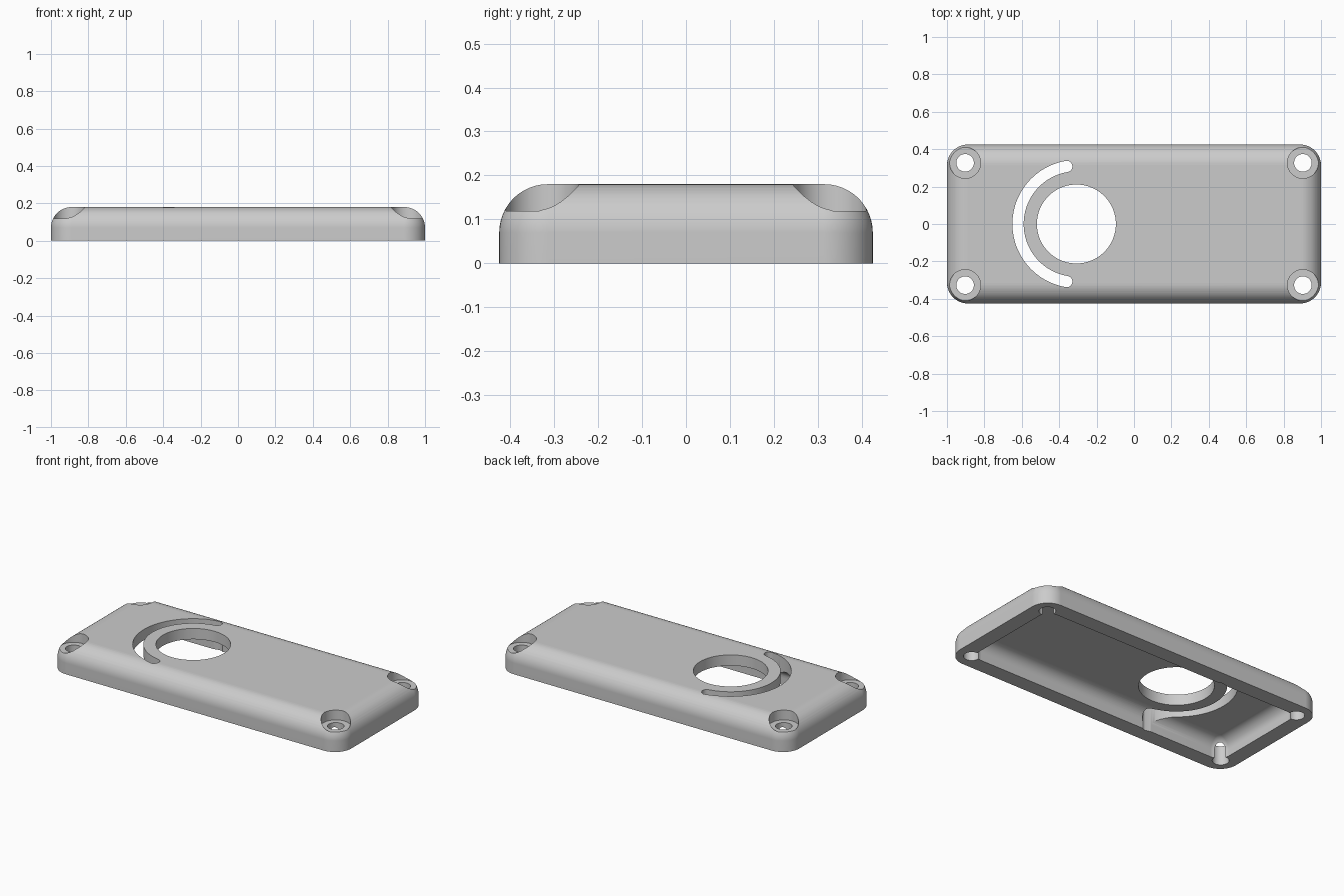
import bpy, bmesh
from math import sin, cos, pi, radians

if "Cube" in bpy.data.objects:
    bpy.data.objects.remove(bpy.data.objects["Cube"], do_unlink=True)

grey = bpy.data.materials.new("plain_grey")
grey.use_nodes = True
grey.diffuse_color = (0.6, 0.6, 0.6, 1)
bsdf = next(n for n in grey.node_tree.nodes if n.type == 'BSDF_PRINCIPLED')
bsdf.inputs["Base Color"].default_value = grey.diffuse_color
bsdf.inputs["Roughness"].default_value = 0.6


def loft(name, rings):
    """Closed solid through a stack of equal-length point rings."""
    bm = bmesh.new()
    loops = [[bm.verts.new(p) for p in ring] for ring in rings]
    n = len(loops[0])
    for a, b in zip(loops, loops[1:]):
        for i in range(n):
            j = (i + 1) % n
            bm.faces.new((a[i], a[j], b[j], b[i]))
    bm.faces.new(loops[0][::-1])
    bm.faces.new(loops[-1])
    bmesh.ops.recalc_face_normals(bm, faces=bm.faces)
    mesh = bpy.data.meshes.new(name)
    bm.to_mesh(mesh)
    bm.free()
    mesh.materials.append(grey)
    ob = bpy.data.objects.new(name, mesh)
    bpy.context.collection.objects.link(ob)
    return ob


def round_rect(hx, hy, r, z, seg=12):
    pts = []
    for q, (sx, sy) in enumerate([(1, 1), (-1, 1), (-1, -1), (1, -1)]):
        for i in range(seg + 1):
            a = (q + i / seg) * pi / 2
            pts.append((sx * (hx - r) + r * cos(a), sy * (hy - r) + r * sin(a), z))
    return pts


def domed_box(name, hx, hy, corner, z0, z1, fillet, seg=12):
    """Rounded box whose top edge is filleted."""
    rings = [round_rect(hx, hy, corner, z0)]
    for i in range(seg + 1):
        a = i / seg * pi / 2
        inset = fillet * (1 - cos(a))
        rings.append(round_rect(hx - inset, hy - inset, corner - inset,
                                z1 - fillet + fillet * sin(a)))
    return loft(name, rings)


def prism(name, outline, z0, z1):
    return loft(name, [[(x, y, z) for x, y in outline] for z in (z0, z1)])


def arc(cx, cy, r, a0, a1, n):
    return [(cx + r * cos(a0 + (a1 - a0) * i / n),
             cy + r * sin(a0 + (a1 - a0) * i / n)) for i in range(n + 1)]


def disc(cx, cy, r, n=48):
    return arc(cx, cy, r, 0, 2 * pi, n)[:-1]


# Cover shell and the hollow underneath
cover = domed_box("cover_shell", 1.0, 0.425, 0.112, 0, 0.18, 0.11)
cutters = [domed_box("cavity_cutter", 0.904, 0.329, 0.072, -0.1, 0.113, 0.07)]

# Round window
cx = -0.308
cutters.append(prism("window_cutter", disc(cx, 0, 0.211, 96), -0.2, 0.4))

# Curved slot with rounded ends
mid, half = 0.312, 0.030
a0, a1 = radians(99.5), radians(260.5)
slot = arc(cx, 0, mid + half, a0, a1, 64)
slot += arc(cx + mid * cos(a1), mid * sin(a1), half, a1, a1 + pi, 16)[1:-1]
slot += arc(cx, 0, mid - half, a1, a0, 64)
slot += arc(cx + mid * cos(a0), mid * sin(a0), half, a0 + pi, a0 + 2 * pi, 16)[1:-1]
cutters.append(prism("slot_cutter", slot, -0.2, 0.4))

# Counterbored screw holes in the four corners
for sx in (-1, 1):
    for sy in (-1, 1):
        x, y = sx * 0.903, sy * 0.327
        cutters.append(prism("counterbore_cutter", disc(x, y, 0.083), 0.119, 0.4))
        cutters.append(prism("screw_hole_cutter", disc(x, y, 0.047), -0.2, 0.35))

# Cut everything out of the shell
bpy.ops.object.select_all(action='DESELECT')
bpy.context.view_layer.objects.active = cover
cover.select_set(True)
for cutter in cutters:
    cutter.hide_render = True
    mod = cover.modifiers.new("cut", 'BOOLEAN')
    mod.operation = 'DIFFERENCE'
    mod.solver = 'EXACT'
    mod.object = cutter
    bpy.ops.object.modifier_apply(modifier=mod.name)
    bpy.data.objects.remove(cutter, do_unlink=True)

# Smooth fillets, crisp cut edges
bpy.ops.object.shade_smooth_by_angle(angle=radians(30))
weighted = cover.modifiers.new("weighted_normals", 'WEIGHTED_NORMAL')
weighted.keep_sharp = True
